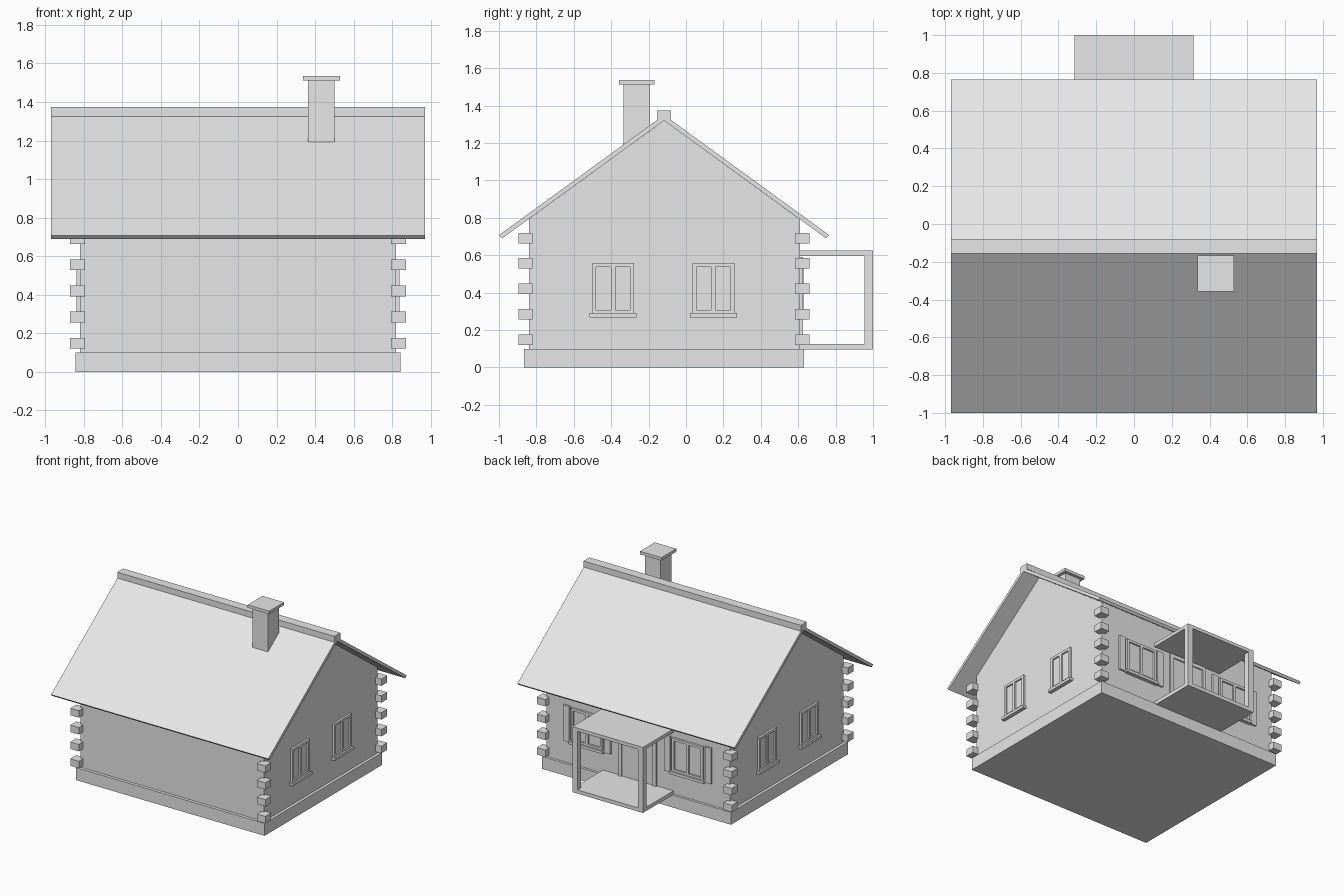
import bpy
import bmesh
from mathutils import Vector

if "Cube" in bpy.data.objects:
    bpy.data.objects.remove(bpy.data.objects["Cube"], do_unlink=True)

# One flat colour for the whole house
GREY = (0.8, 0.8, 0.8, 1.0)
grey = bpy.data.materials.new("plain_grey")
grey.use_nodes = True
grey.diffuse_color = GREY
for node in grey.node_tree.nodes:
    if node.type == 'BSDF_PRINCIPLED':
        node.inputs["Base Color"].default_value = GREY


def finish(name, bm):
    bmesh.ops.recalc_face_normals(bm, faces=bm.faces)
    mesh = bpy.data.meshes.new(name)
    bm.to_mesh(mesh)
    bm.free()
    mesh.materials.append(grey)
    obj = bpy.data.objects.new(name, mesh)
    bpy.context.scene.collection.objects.link(obj)
    return obj


def add_box(bm, xs, ys, zs):
    """Axis-aligned box from three (low, high) ranges."""
    verts = bmesh.ops.create_cube(bm, size=1)["verts"]
    for v in verts:
        v.co = Vector([(a + b) / 2 + c * abs(b - a)
                       for c, (a, b) in zip(v.co, (xs, ys, zs))])


def box(name, xs, ys, zs):
    bm = bmesh.new()
    add_box(bm, xs, ys, zs)
    return finish(name, bm)


def extrude_x(name, profile, half):
    """Closed (y, z) profile extruded along x."""
    bm = bmesh.new()
    face = bm.faces.new([bm.verts.new((-half, y, z)) for y, z in profile])
    new = bmesh.ops.extrude_face_region(bm, geom=[face])["geom"]
    bmesh.ops.translate(bm, vec=(2 * half, 0, 0),
                        verts=[g for g in new if isinstance(g, bmesh.types.BMVert)])
    return finish(name, bm)


# Main dimensions
RIDGE, SLOPE, INNER, OUTER = -0.117, 0.728, 1.32, 1.35
WALL_X, FRONT, BACK = 0.82, -0.84, 0.61


def roof_z(y, apex):
    return apex - abs(y - RIDGE) * SLOPE


# Foundation and gabled walls
box("foundation", (-0.843, 0.843), (-0.865, 0.63), (0, 0.1))
extrude_x("walls", [(FRONT, 0.1), (BACK, 0.1), (BACK, roof_z(BACK, INNER)),
                    (RIDGE, INNER), (FRONT, roof_z(FRONT, INNER))], WALL_X)

# Roof slab and ridge cap
profile = [(RIDGE, OUTER), (RIDGE - 0.883, 0.707), (RIDGE - 0.866, 0.69),
           (RIDGE, INNER), (RIDGE + 0.866, 0.69), (RIDGE + 0.883, 0.707)]
extrude_x("roof", profile, 0.97)
box("ridge_cap", (-0.97, 0.97), (RIDGE - 0.038, RIDGE + 0.038), (1.325, 1.373))

# Chimney
box("chimney_stack", (0.362, 0.502), (-0.335, -0.192), (1.12, 1.512))
box("chimney_cap", (0.337, 0.529), (-0.357, -0.168), (1.512, 1.536))

# Projecting log ends at the four corners
bm = bmesh.new()
for x in (-0.833, 0.833):
    for y in (-0.858, 0.622):
        for i in range(5):
            z = 0.148 + i * 0.136
            add_box(bm, (x - 0.038, x + 0.038), (y - 0.038, y + 0.038),
                    (z - 0.028, z + 0.028))
finish("log_ends", bm)


def place(obj, x, y, turn):
    """Window parts are built facing +y, then turned onto a wall."""
    obj.location = (x, y, 0)
    obj.rotation_euler = (0, 0, turn)


def window(name, x, y, turn, half, shutters=False):
    low, high, rim, out = 0.287, 0.558, 0.02, 0.017
    bm = bmesh.new()
    # Frame, centre bar and recessed pane
    for side in (-1, 1):
        add_box(bm, sorted((side * half, side * (half - rim))), (-0.01, out), (low, high))
    add_box(bm, (-half + rim, half - rim), (-0.01, out), (low, low + rim))
    add_box(bm, (-half + rim, half - rim), (-0.01, out), (high - rim, high))
    add_box(bm, (-0.012, 0.012), (-0.01, out), (low + rim, high - rim))
    add_box(bm, (-half + rim, half - rim), (-0.01, 0.004), (low + rim, high - rim))
    place(finish(name + "_frame", bm), x, y, turn)
    place(box(name + "_sill", (-half - 0.014, half + 0.014), (-0.01, 0.03),
              (0.268, 0.29)), x, y, turn)
    if shutters:
        bm = bmesh.new()
        for side in (-1, 1):
            add_box(bm, sorted((side * (half + 0.016), side * (half + 0.07))),
                    (-0.01, 0.014), (0.275, 0.565))
        place(finish(name + "_shutters", bm), x, y, turn)


# Two windows on each gable end, two shuttered windows at the back
QUARTER = 1.5707963
for side, label in ((1, "left"), (-1, "right")):
    for y, spot in ((-0.39, "front"), (0.147, "rear")):
        window(f"{label}_{spot}_window", side * WALL_X, y, -side * QUARTER, 0.111)
    window(f"back_{label}_window", side * 0.45, BACK, 0, 0.14, shutters=True)

# Back door with its frame
bm = bmesh.new()
for side in (-1, 1):
    add_box(bm, sorted((side * 0.14, side * 0.17)), (0.6, 0.626), (0.125, 0.59))
add_box(bm, (-0.14, 0.14), (0.6, 0.626), (0.56, 0.59))
finish("door_frame", bm)
box("door", (-0.14, 0.14), (0.6, 0.616), (0.125, 0.56))

# Porch deck, canopy and two posts
box("porch_deck", (-0.315, 0.315), (0.6, 1.0), (0.095, 0.125))
box("porch_canopy", (-0.315, 0.315), (0.6, 1.0), (0.597, 0.624))
for side, label in ((1, "left"), (-1, "right")):
    box(f"porch_{label}_post", sorted((side * 0.27, side * 0.315)),
        (0.955, 1.0), (0.125, 0.597))
